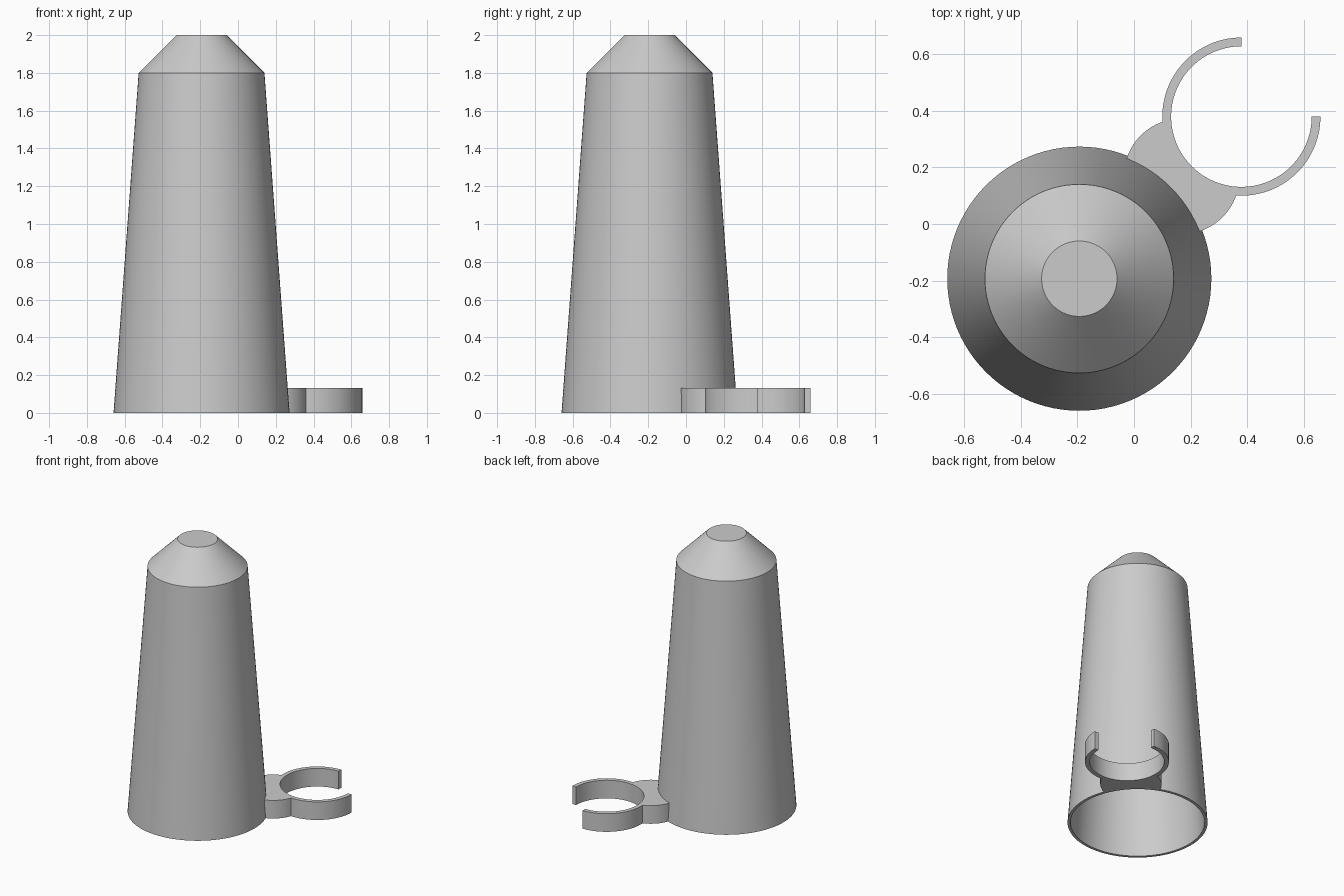
import bpy, bmesh
from math import acos, cos, sin, pi, tau, hypot
from mathutils import Vector

if "Cube" in bpy.data.objects:
    bpy.data.objects.remove(bpy.data.objects["Cube"], do_unlink=True)

# Single grey plastic
grey = bpy.data.materials.new("grey_plastic")
grey.use_nodes = True
grey.diffuse_color = (0.6, 0.6, 0.6, 1)
grey.node_tree.nodes["Principled BSDF"].inputs["Base Color"].default_value = (0.6, 0.6, 0.6, 1)


def finish(bm, name, location, turn=0):
    bmesh.ops.recalc_face_normals(bm, faces=bm.faces)
    mesh = bpy.data.meshes.new(name)
    bm.to_mesh(mesh)
    bm.free()
    mesh.materials.append(grey)
    obj = bpy.data.objects.new(name, mesh)
    bpy.context.collection.objects.link(obj)
    obj.location = location
    obj.rotation_euler.z = turn
    bpy.ops.object.select_all(action='DESELECT')
    obj.select_set(True)
    bpy.context.view_layer.objects.active = obj
    bpy.ops.object.shade_smooth_by_angle(angle=pi / 6)
    return obj


# Hollow tapered body, open at the bottom: outer then inner wall profile
CENTRE = -0.193
profile = [(0, 2), (0.133, 2), (0.333, 1.8), (0.466, 0),
           (0.446, 0), (0.313, 1.79), (0.123, 1.98), (0, 1.98)]
bm = bmesh.new()
verts = [bm.verts.new((r, 0, z)) for r, z in profile]
edges = [bm.edges.new(pair) for pair in zip(verts, verts[1:])]
bmesh.ops.spin(bm, geom=verts + edges, cent=(0, 0, 0), axis=(0, 0, 1),
               angle=tau, steps=96, use_merge=False)
bmesh.ops.remove_doubles(bm, verts=bm.verts, dist=0.0005)
finish(bm, "tapered_body", (CENTRE, CENTRE, 0))


# Holder outline, laid out along its own x axis and turned to the diagonal
def arc(cx, r, start, end, steps):
    angles = [start + (end - start) * i / steps for i in range(steps + 1)]
    return [Vector((cx + r * cos(a), r * sin(a), 0)) for a in angles]


def meet(x1, r1, x2, r2):
    """Angles, about each centre, of the upper crossing of two circles."""
    d = x2 - x1
    a1 = acos((d * d + r1 * r1 - r2 * r2) / (2 * d * r1))
    a2 = pi - acos((d * d + r2 * r2 - r1 * r1) / (2 * d * r2))
    return a1, a2


diagonal = hypot(1, 1)
body_x, body_r = CENTRE * diagonal, 0.45
web_x, web_r = 0.168 * diagonal, 0.204
clip_x, outer_r, inner_r = 0.379 * diagonal, 0.279, 0.248
body_a, web_start = meet(body_x, body_r, web_x, web_r)
web_end, clip_a = meet(web_x, web_r, clip_x, outer_r)

upper = (arc(body_x, body_r, 0, body_a, 14)
         + arc(web_x, web_r, web_start, web_end, 16)[1:]
         + arc(clip_x, outer_r, clip_a, pi / 4, 30)[1:]
         + arc(clip_x, inner_r, pi / 4, pi, 40))
lower = [Vector((p.x, -p.y, 0)) for p in reversed(upper[1:-1])]

# Open ring clip joined to the body by a rounded web
bm = bmesh.new()
base = bm.faces.new([bm.verts.new(p) for p in upper + lower])
top = bmesh.ops.extrude_face_region(bm, geom=[base], use_keep_orig=True)["geom"]
bmesh.ops.translate(bm, vec=(0, 0, 0.133),
                    verts=[v for v in top if isinstance(v, bmesh.types.BMVert)])
finish(bm, "ring_clip", (0, 0, 0), pi / 4)
